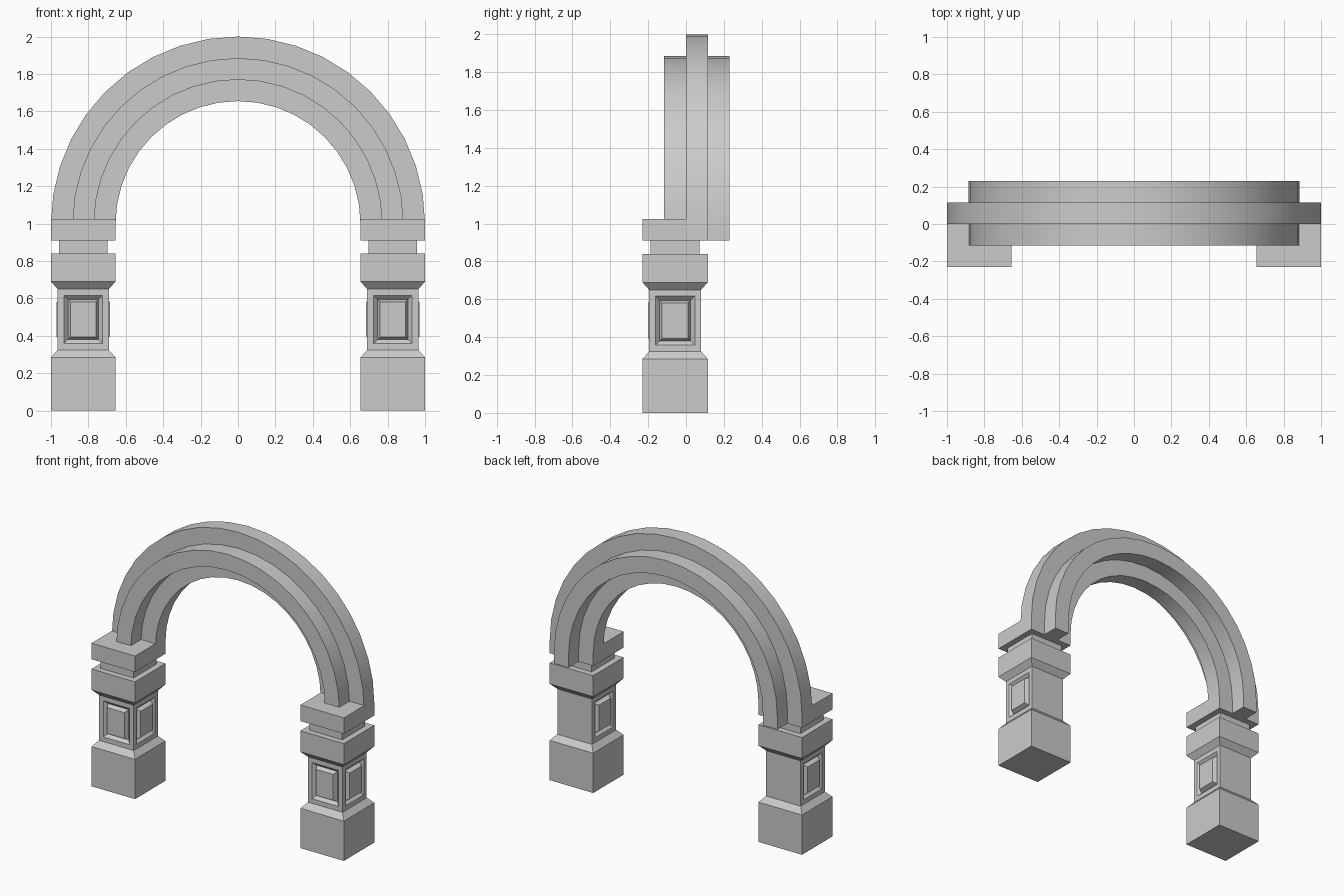
import bpy, bmesh, math
from mathutils import Vector

if "Cube" in bpy.data.objects:
    bpy.data.objects.remove(bpy.data.objects["Cube"])

PX, PY = 0.8275, -0.0575      # pillar centre
U = 0.115                     # module of the cross-shaped arch section


def finish(bm, name, mirror=False):
    bmesh.ops.recalc_face_normals(bm, faces=bm.faces)
    me = bpy.data.meshes.new(name)
    bm.to_mesh(me)
    bm.free()
    ob = bpy.data.objects.new(name, me)
    bpy.context.collection.objects.link(ob)
    if mirror:
        ob.modifiers.new("Mirror", 'MIRROR')
    return ob


def loft(bm, rings):
    """Bridge equal-length closed rings of points and cap both ends."""
    vs = [[bm.verts.new(p) for p in r] for r in rings]
    n = len(vs[0])
    for a, b in zip(vs, vs[1:]):
        for i in range(n):
            j = (i + 1) % n
            bm.faces.new((a[i], a[j], b[j], b[i]))
    bm.faces.new(vs[0][::-1])
    bm.faces.new(vs[-1])
    bmesh.ops.recalc_face_normals(bm, faces=bm.faces)


def rect(x0, x1, y0, y1, z):
    return [(x0, y0, z), (x1, y0, z), (x1, y1, z), (x0, y1, z)]


# Pillars: square sections stacked as (half width, height)
levels = [(0.1725, 0), (0.1725, 0.285), (0.137, 0.325), (0.137, 0.65),
          (0.1725, 0.69), (0.1725, 0.84), (0.13, 0.84), (0.13, 0.91)]
bm = bmesh.new()
loft(bm, [rect(PX - h, PX + h, PY - h, PY + h, z) for h, z in levels])

# Sunken frames with raised panels on the front and both sides of the shaft
bm.normal_update()
panels = [f for f in bm.faces
          if 0.45 < f.calc_center_median().z < 0.53 and f.normal.y < 0.5]
for thickness, depth in ((0.033, 0), (0.022, -0.022), (0.014, 0.029)):
    bmesh.ops.inset_individual(bm, faces=panels, thickness=thickness,
                               depth=depth, use_even_offset=True)
finish(bm, "pillar", mirror=True)

# Impost blocks in front of the arch feet
bm = bmesh.new()
loft(bm, [rect(PX - 0.1725, PX + 0.1725, -0.23, 0, z) for z in (0.91, 1.025)])
finish(bm, "impost_block", mirror=True)

# Arch: cross-shaped section (radius step, depth step) swept over a half circle
cross = [(0, 0), (1, 0), (1, -1), (2, -1), (2, 0), (3, 0),
         (3, 1), (2, 1), (2, 2), (1, 2), (1, 1), (0, 1)]
section = [(0.655 + r * U, d * U) for r, d in cross]
SEG = 20
rings = [[(r, y, 0.91) for r, y in section]]
for k in range(SEG + 1):
    a = math.pi * k / SEG
    rings.append([(r * math.cos(a), y, 1 + r * math.sin(a)) for r, y in section])
rings.append([(-r, y, 0.91) for r, y in section])
bm = bmesh.new()
loft(bm, rings)
arch = finish(bm, "arch")
bpy.context.view_layer.objects.active = arch
arch.select_set(True)
bpy.ops.object.shade_smooth_by_angle(angle=math.radians(30))
